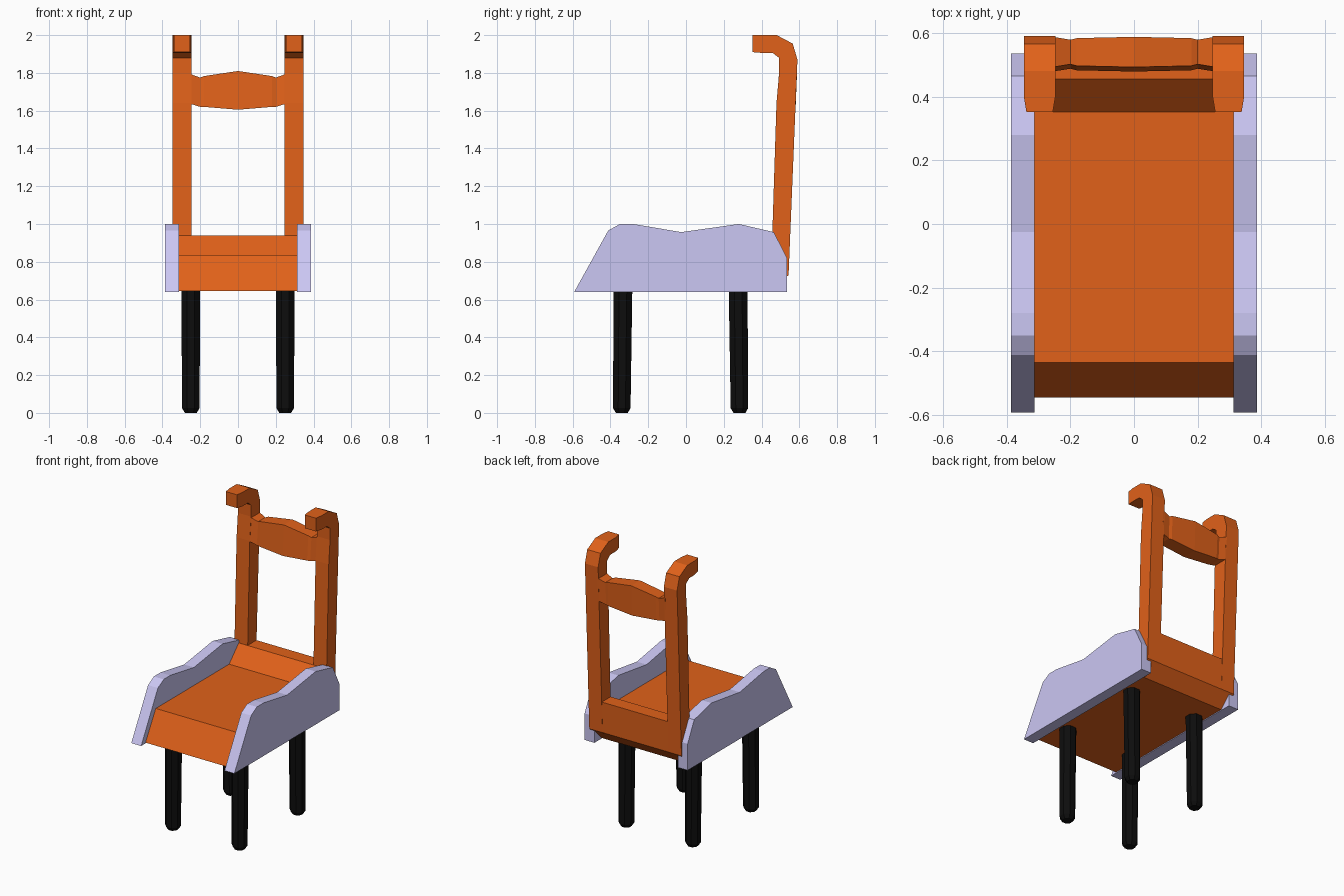
import bpy, bmesh, math

if "Cube" in bpy.data.objects:
    bpy.data.objects.remove(bpy.data.objects["Cube"])

def material(name, rgb):
    m = bpy.data.materials.new(name)
    m.diffuse_color = (*rgb, 1)
    m.use_nodes = True
    m.node_tree.nodes["Principled BSDF"].inputs["Base Color"].default_value = m.diffuse_color
    return m

ORANGE = material("orange wood", (0.75, 0.12, 0.01))
LAVENDER = material("lavender", (0.6, 0.57, 0.9))
BLACK = material("black", (0.004, 0.004, 0.004))

def loft(name, rings, mat):
    """Skin a list of equally sized point rings and cap both ends."""
    bm = bmesh.new()
    vs = [[bm.verts.new(p) for p in r] for r in rings]
    n = len(vs[0])
    for a, b in zip(vs, vs[1:]):
        for i in range(n):
            j = (i + 1) % n
            bm.faces.new((a[i], a[j], b[j], b[i]))
    bm.faces.new(vs[0])
    bm.faces.new(vs[-1])
    bmesh.ops.recalc_face_normals(bm, faces=bm.faces)
    me = bpy.data.meshes.new(name)
    bm.to_mesh(me)
    bm.free()
    me.materials.append(mat)
    ob = bpy.data.objects.new(name, me)
    bpy.context.collection.objects.link(ob)
    return ob

def slab(name, profile, x0, x1, mat):
    """Extrude a (y, z) profile along x."""
    return loft(name, [[(x, y, z) for y, z in profile] for x in (x0, x1)], mat)

# Seat with sloped front and the lower back rail
slab("seat", [(-0.545, 0.645), (-0.435, 0.835), (0.352, 0.835), (0.455, 0.94),
              (0.55, 0.94), (0.542, 0.73), (0.46, 0.645)], -0.315, 0.315, ORANGE)

panel = [(-0.592, 0.64), (-0.412, 0.965), (-0.35, 1.0), (-0.28, 1.0), (-0.025, 0.957),
         (0.28, 1.0), (0.465, 0.957), (0.535, 0.82), (0.535, 0.64)]
post = [(0.44, 0.7), (0.457, 0.95), (0.479, 1.64), (0.493, 1.8), (0.492, 1.88),
        (0.46, 1.905), (0.40, 1.906), (0.352, 1.91), (0.352, 2.0), (0.40, 2.0),
        (0.48, 2.0), (0.565, 1.955), (0.59, 1.87), (0.543, 0.73), (0.50, 0.69)]

for s, side in ((1, "right"), (-1, "left")):
    # Side panel
    slab(f"side_panel_{side}", panel, s * 0.313, s * 0.387, LAVENDER)
    # Back post with forward hook, tip slightly tapered
    p = slab(f"back_post_{side}", post, s * 0.247, s * 0.346, ORANGE)
    for v in p.data.vertices:
        if v.co.y < 0.36:
            v.co.x = s * 0.2965 + (v.co.x - s * 0.2965) * 0.84
    # Legs: octagonal, rounded at the foot
    for part, y_top, y_foot in (("front", -0.334, -0.34), ("back", 0.276, 0.283)):
        rings = []
        for z, r in ((0.0, 0.034), (0.025, 0.05), (0.66, 0.054)):
            t = z / 0.66
            y = y_foot + (y_top - y_foot) * t
            x = s * 0.25
            rings.append([(x + r * math.cos((k + .5) * math.pi / 4),
                           y + r * math.sin((k + .5) * math.pi / 4), z)
                          for k in range(8)])
        loft(f"{part}_leg_{side}", rings, BLACK)

# Crest rail: sections of (x, bottom z, top z, inset)
half = [(0.255, 1.637, 1.795, 0.0), (0.2, 1.62, 1.775, 0.009),
        (0.18, 1.62, 1.783, 0.004)]
sections = [(-x, a, b, i) for x, a, b, i in half] + [(0, 1.605, 1.81, 0)] + half[::-1]
loft("crest_rail", [[(x, 0.479 + i, a), (x, 0.493 + i, b), (x, 0.588 - i, b), (x, 0.58 - i, a)]
                    for x, a, b, i in sections], ORANGE)
